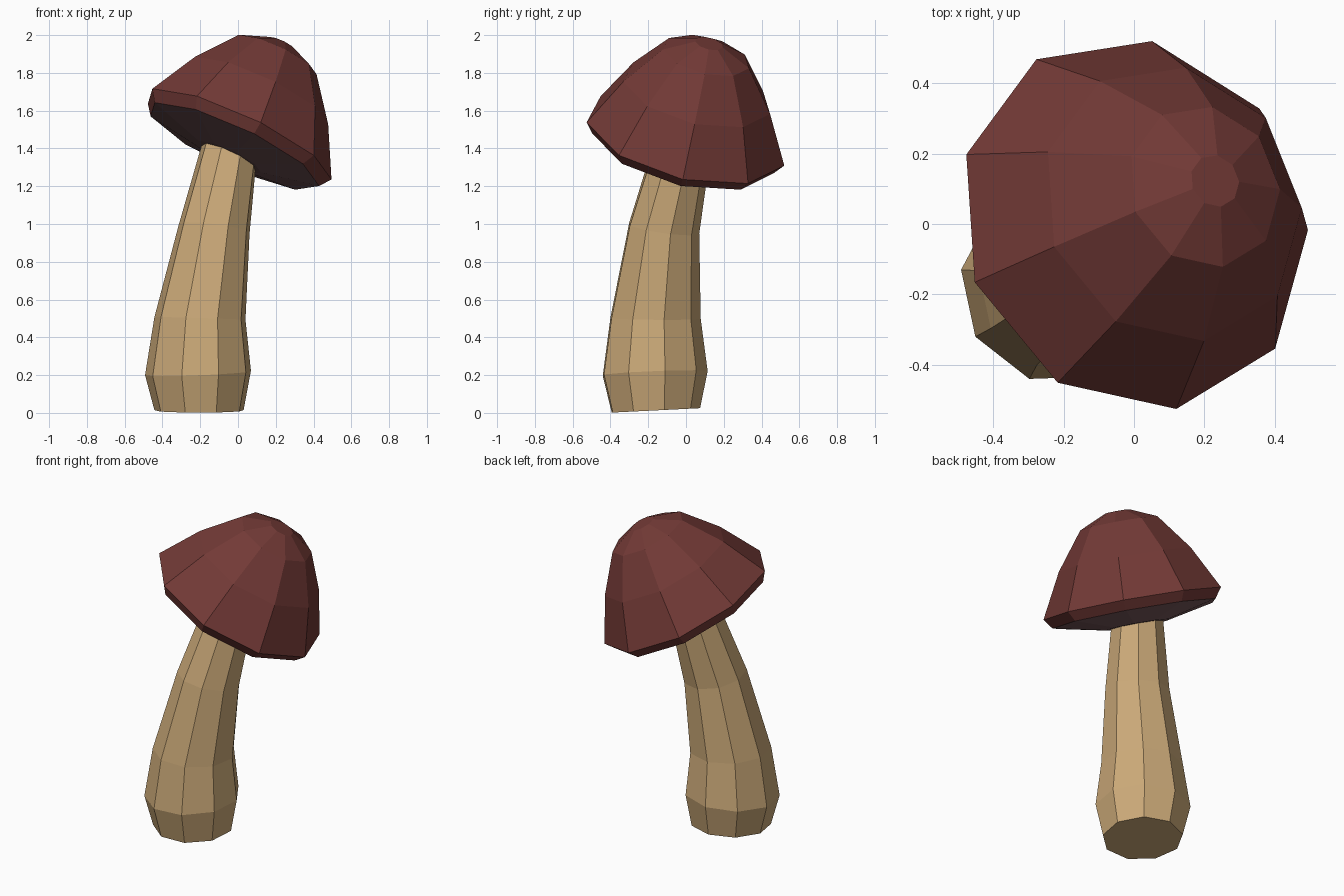
import bpy, bmesh, math
from mathutils import Vector

if "Cube" in bpy.data.objects:
    bpy.data.objects.remove(bpy.data.objects["Cube"])

SIDES = 9


def material(name, rgb):
    m = bpy.data.materials.new(name)
    m.diffuse_color = (*rgb, 1)
    m.use_nodes = True
    m.node_tree.nodes["Principled BSDF"].inputs["Base Color"].default_value = m.diffuse_color
    return m


def loft(name, rings, phase, mats, mat_of=lambda i: 0):
    """Skin 9-sided rings given as (centre, normal, radius), lowest first."""
    bm = bmesh.new()
    loops = []
    for centre, normal, radius in rings:
        q = Vector((0, 0, 1)).rotation_difference(Vector(normal))
        loop = []
        for k in range(SIDES):
            a = math.radians(phase) + k * math.tau / SIDES
            p = Vector((math.cos(a), math.sin(a), 0)) * radius
            loop.append(bm.verts.new(Vector(centre) + q @ p))
        loops.append(loop)
    for i, (lo, hi) in enumerate(zip(loops, loops[1:])):
        for k in range(SIDES):
            j = (k + 1) % SIDES
            f = bm.faces.new((lo[k], lo[j], hi[j], hi[k]))
            f.material_index = mat_of(i)
    bottom = bm.faces.new(loops[0][::-1])
    bottom.material_index = mat_of(0)
    bm.faces.new(loops[-1])
    bmesh.ops.recalc_face_normals(bm, faces=bm.faces)
    mesh = bpy.data.meshes.new(name)
    bm.to_mesh(mesh)
    bm.free()
    for m in mats:
        mesh.materials.append(m)
    obj = bpy.data.objects.new(name, mesh)
    bpy.context.collection.objects.link(obj)
    return obj


stem_mat = material("stem_tan", (0.60, 0.40, 0.19))
cap_mat = material("cap_red_brown", (0.17, 0.042, 0.037))
under_mat = material("underside_mauve", (0.19, 0.10, 0.105))

cap_normal = Vector((0.468, 0.249, 1)).normalized()
cap_centre = Vector((0, 0, 1.463))

# Stem: bulging foot, then a taper leaning into the cap
loft("stem", [
    ((-0.205, -0.165, 0.013), (0, -0.05, 1), 0.24),
    ((-0.210, -0.170, 0.210), (-0.04, -0.04, 1), 0.285),
    ((-0.200, -0.167, 0.500), (0.03, 0.01, 1), 0.245),
    ((-0.125, -0.120, 0.975), (0.13, 0.14, 1), 0.192),
    ((-0.040, -0.022, 1.400), cap_normal, 0.155),
], 12, [stem_mat])

# Cap: (distance along tilted axis, radius), underside to crown
profile = [(-0.125, 0.19), (-0.06, 0.50), (0, 0.545),
           (0.265, 0.405), (0.485, 0.237), (0.557, 0.076)]
loft("cap", [(cap_centre + cap_normal * t, cap_normal, r) for t, r in profile],
     1, [cap_mat, under_mat], lambda i: 1 if i == 0 else 0)
